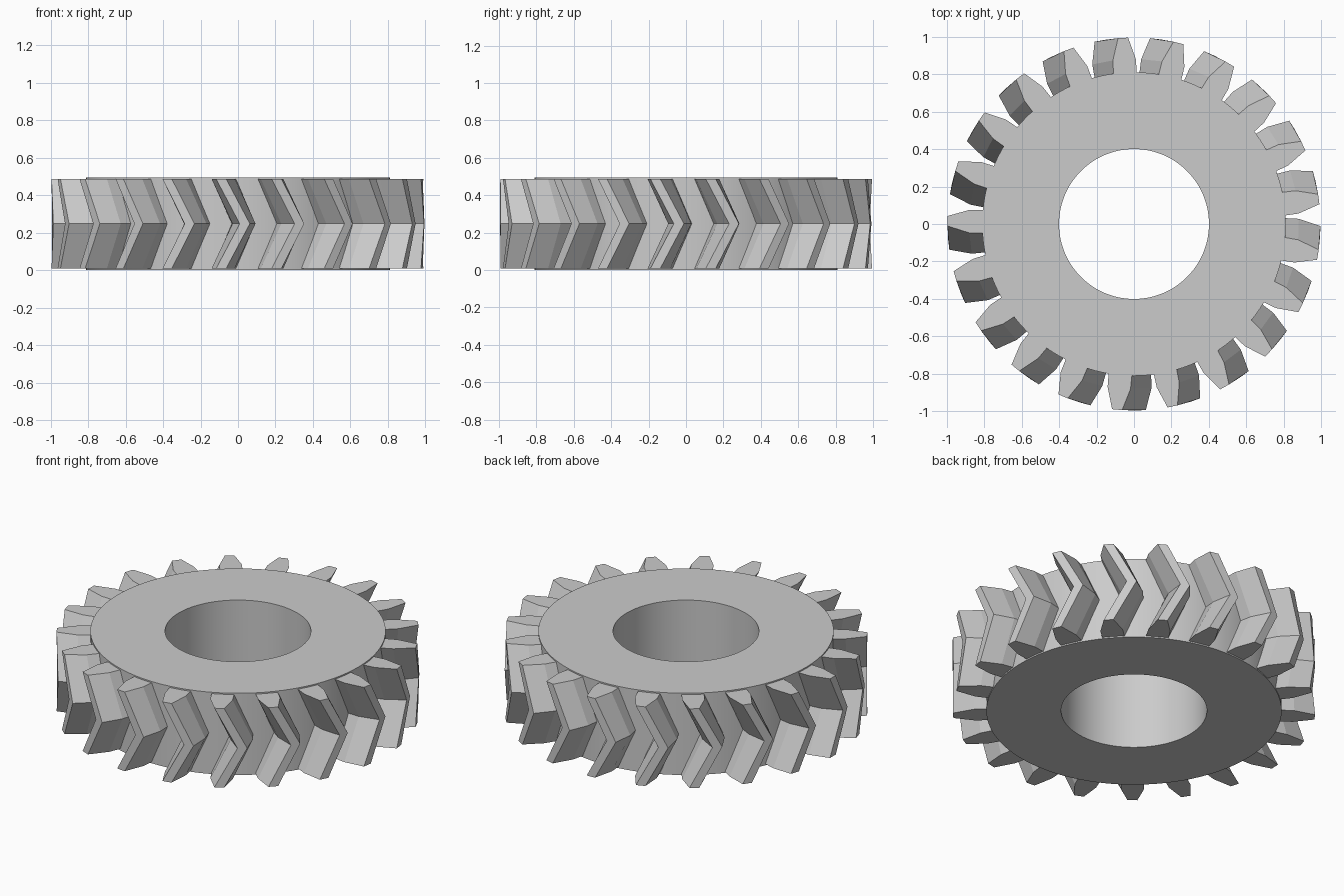
import bpy, bmesh
from math import radians, pi, cos, sin

if "Cube" in bpy.data.objects:
    bpy.data.objects.remove(bpy.data.objects["Cube"])

HEIGHT, RIM_R, BORE_R = 0.495, 0.81, 0.4
TEETH, SWEEP, PHASE, INSET = 21, radians(7.3), radians(-2.2), 0.008

steel = bpy.data.materials.new("light grey metal")
steel.use_nodes = True
grey = (0.6, 0.6, 0.6, 1)
steel.diffuse_color = grey
steel.node_tree.nodes["Principled BSDF"].inputs["Base Color"].default_value = grey


def finish(bm, name):
    bmesh.ops.recalc_face_normals(bm, faces=bm.faces)
    mesh = bpy.data.meshes.new(name)
    bm.to_mesh(mesh)
    bm.free()
    mesh.materials.append(steel)
    obj = bpy.data.objects.new(name, mesh)
    bpy.context.collection.objects.link(obj)
    return obj


def polar(r, a, z):
    return (r * cos(a), r * sin(a), z)


# Hub: ring with a round bore
bm = bmesh.new()
section = [(BORE_R, 0), (RIM_R, 0), (RIM_R, HEIGHT), (BORE_R, HEIGHT)]
verts = [bm.verts.new((r, 0, z)) for r, z in section]
edges = [bm.edges.new((verts[i], verts[(i + 1) % 4])) for i in range(4)]
bmesh.ops.spin(bm, geom=verts + edges, cent=(0, 0, 0), axis=(0, 0, 1),
               angle=2 * pi, steps=96, use_merge=True)
bmesh.ops.remove_doubles(bm, verts=bm.verts, dist=0.0001)
hub = finish(bm, "gear_hub")
bpy.ops.object.select_all(action="DESELECT")
hub.select_set(True)
bpy.context.view_layer.objects.active = hub
bpy.ops.object.shade_smooth_by_angle(angle=radians(30))

# Teeth: tapered profile (radius, half angle) swept along a chevron
flank = [(0.78, 4.4), (0.81, 4.4), (0.88, 4.0), (0.995, 1.55)]
profile = [(r, -radians(a)) for r, a in flank]
profile += [(r, radians(a)) for r, a in reversed(flank)]
levels = [(INSET, -SWEEP), (HEIGHT / 2, 0), (HEIGHT - INSET, -SWEEP)]
count = len(profile)
bm = bmesh.new()
for t in range(TEETH):
    turn = PHASE + t * 2 * pi / TEETH
    rings = [[bm.verts.new(polar(r, a + turn + shift, z)) for r, a in profile]
             for z, shift in levels]
    bm.faces.new(rings[0])
    bm.faces.new(rings[-1])
    for low, high in zip(rings, rings[1:]):
        for i in range(count):
            j = (i + 1) % count
            bm.faces.new((low[i], low[j], high[j], high[i]))
finish(bm, "chevron_teeth")
